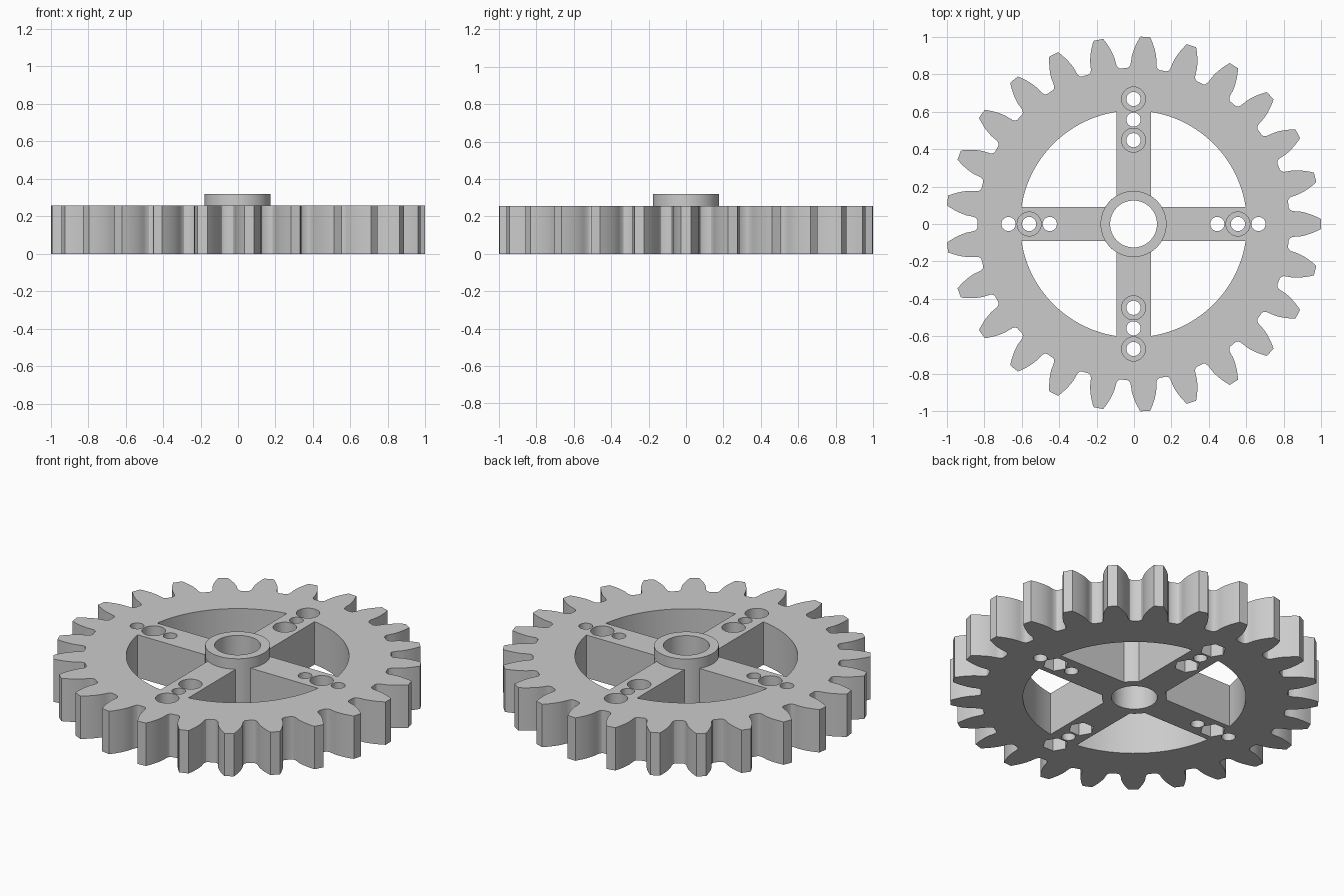
import bpy, bmesh, math
from mathutils import Vector

cube = bpy.data.objects.get("Cube")
if cube:
    bpy.data.objects.remove(cube, do_unlink=True)

TEETH, TIP_R, ROOT_R, BASE_R = 25, 1.0005, 0.833, 0.870
HEIGHT, COLLAR_TOP = 0.257, 0.32
BORE_R, HUB_R, RIM_R, SPOKE = 0.125, 0.176, 0.605, 0.092
CX = -0.0025                                   # axis offset that centres the odd tooth count

mat = bpy.data.materials.new("plain_grey")
mat.use_nodes = True
mat.diffuse_color = (0.6, 0.6, 0.6, 1)
mat.node_tree.nodes["Principled BSDF"].inputs["Base Color"].default_value = (0.6, 0.6, 0.6, 1)


def polar(r, a):
    return (r * math.cos(a), r * math.sin(a))


def circle(r, n, cx=0.0, cy=0.0):
    pts = [polar(r, 2 * math.pi * i / n) for i in range(n)]
    return [(x + cx, y + cy) for x, y in pts]


def finish(bm, name):
    bmesh.ops.recalc_face_normals(bm, faces=bm.faces)
    me = bpy.data.meshes.new(name)
    bm.to_mesh(me)
    bm.free()
    me.materials.append(mat)
    ob = bpy.data.objects.new(name, me)
    bpy.context.collection.objects.link(ob)
    ob.location.x = CX
    return ob


def prisms(name, shapes):
    """Extrude each (outline, z0, z1) straight up into one mesh."""
    bm = bmesh.new()
    for pts, z0, z1 in shapes:
        face = bm.faces.new([bm.verts.new((x, y, z0)) for x, y in pts])
        ext = bmesh.ops.extrude_face_region(bm, geom=[face], use_keep_orig=True)
        top = [v for v in ext["geom"] if isinstance(v, bmesh.types.BMVert)]
        bmesh.ops.translate(bm, verts=top, vec=(0, 0, z1 - z0))
    return finish(bm, name)


def select_only(ob):
    bpy.ops.object.select_all(action="DESELECT")
    ob.select_set(True)
    bpy.context.view_layer.objects.active = ob


def cut(ob, cutter):
    cutter.hide_render = True
    bpy.context.view_layer.update()
    mod = ob.modifiers.new("cut", "BOOLEAN")
    mod.operation, mod.solver, mod.object = "DIFFERENCE", "EXACT", cutter
    select_only(ob)
    bpy.ops.object.modifier_apply(modifier=mod.name)
    bpy.data.objects.remove(cutter, do_unlink=True)


# Toothed blank: involute flanks with a small root fillet
def involute(a):
    return math.tan(a) - a


half = [(ROOT_R, 0.103), (0.838, 0.091), (0.850, 0.082)]
for i in range(7):
    r = BASE_R + (TIP_R - BASE_R) * i / 6
    ang = math.pi / (2 * TEETH) + involute(math.radians(20)) - involute(math.acos(BASE_R / r))
    half.append((r, ang))
outline = []
for t in range(TEETH):
    mid = 2 * math.pi * t / TEETH
    outline += [polar(r, mid - a) for r, a in half]
    outline += [polar(r, mid + a) for r, a in reversed(half)]
gear = prisms("gear_wheel", [(outline, 0, HEIGHT)])

# Four windows between the spokes, plus the bore and the plain holes
a_out, a_in = math.asin(SPOKE / RIM_R), math.asin(SPOKE / HUB_R)


def arc(r, a0, a1, n):
    return [polar(r, a0 + (a1 - a0) * i / n) for i in range(n + 1)]


quarter = math.pi / 2
through = [(circle(BORE_R, 64), -0.1, 0.5)]
for k in range(4):
    q = k * quarter
    window = arc(RIM_R, q + a_out, q + quarter - a_out, 24)
    window += arc(HUB_R, q + quarter - a_in, q + a_in, 8)
    through.append((window, -0.1, 0.5))

# Screw holes: round recess above and hexagonal recess below on some of them
recesses = []
for s in (-1, 1):
    for d in (0.447, 0.557, 0.667):
        for x, y in ((s * d, 0), (0, s * d)):
            through.append((circle(0.038, 24, x, y), -0.1, 0.5))
            if (d == 0.557) == (y == 0):
                recesses.append((circle(0.064, 32, x, y), HEIGHT - 0.09, 0.5))
                recesses.append((circle(0.070, 6, x, y), -0.1, 0.08))
cut(gear, prisms("through_cutter", through))
cut(gear, prisms("recess_cutter", recesses))

# Raised collar around the bore
bm = bmesh.new()
profile = [(BORE_R, HEIGHT), (BORE_R, COLLAR_TOP), (HUB_R, COLLAR_TOP), (HUB_R, HEIGHT)]
vs = [bm.verts.new((r, 0, z)) for r, z in profile]
es = [bm.edges.new(p) for p in zip(vs, vs[1:])]
bmesh.ops.spin(bm, geom=vs + es, cent=(0, 0, 0), axis=Vector((0, 0, 1)),
               angle=2 * math.pi, steps=64)
bmesh.ops.remove_doubles(bm, verts=bm.verts, dist=1e-5)
collar = finish(bm, "hub_collar")

for ob in (gear, collar):
    select_only(ob)
    bpy.ops.object.shade_smooth_by_angle(angle=math.radians(30))
